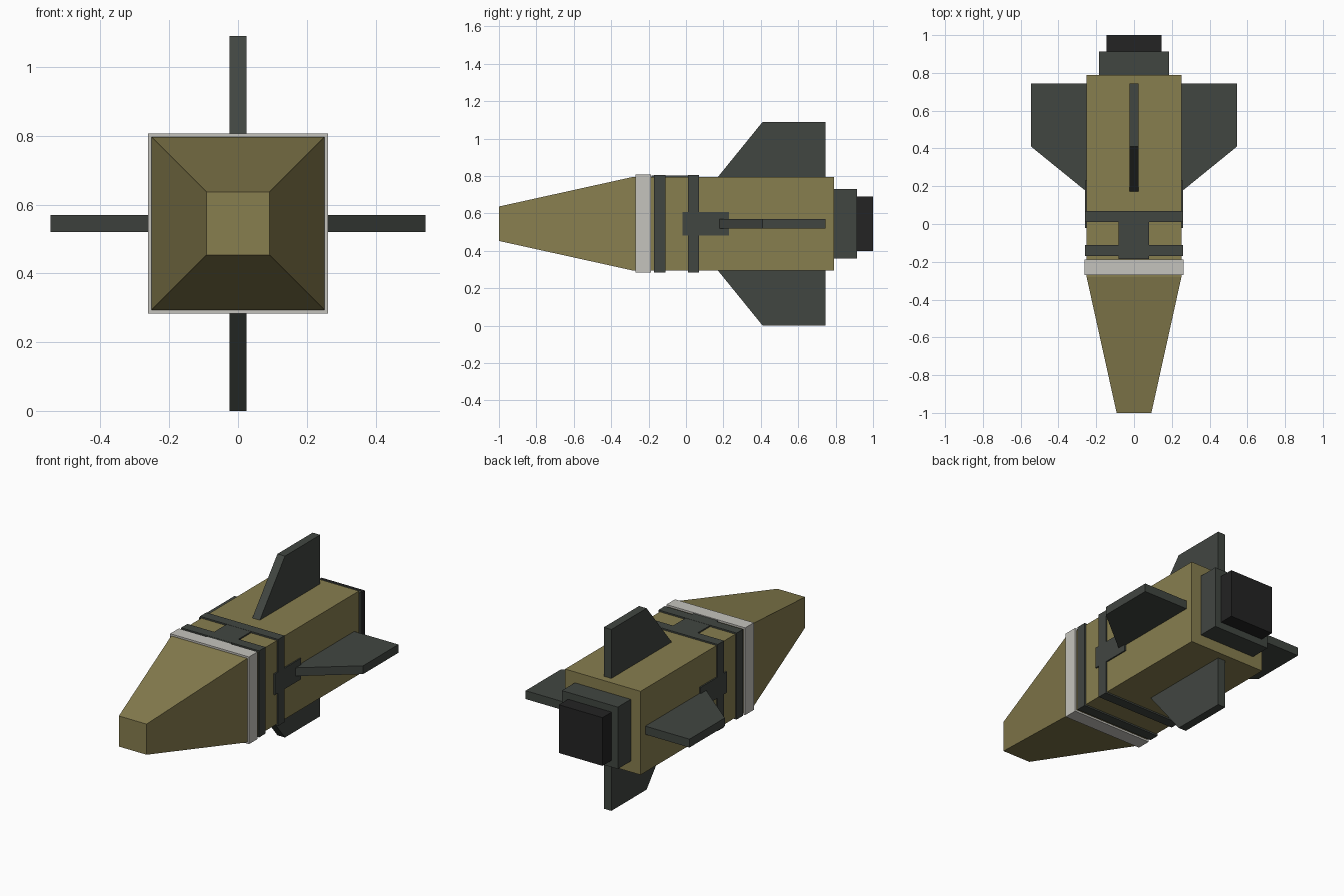
import bpy, bmesh, math
from mathutils import Matrix, Vector

if "Cube" in bpy.data.objects:
    bpy.data.objects.remove(bpy.data.objects["Cube"])

CZ = 0.545  # height of the long axis


def material(name, rgb):
    m = bpy.data.materials.new(name)
    m.diffuse_color = (*rgb, 1)
    m.use_nodes = True
    m.node_tree.nodes["Principled BSDF"].inputs["Base Color"].default_value = m.diffuse_color
    return m


OLIVE = material("olive", (0.245, 0.209, 0.078))
GREY = material("dark_green_grey", (0.053, 0.061, 0.053))
WHITE = material("off_white", (0.56, 0.55, 0.51))
BLACK = material("black", (0.017, 0.017, 0.017))


def finish(name, bm, mat):
    bmesh.ops.recalc_face_normals(bm, faces=bm.faces)
    me = bpy.data.meshes.new(name)
    bm.to_mesh(me)
    bm.free()
    me.materials.append(mat)
    ob = bpy.data.objects.new(name, me)
    bpy.context.collection.objects.link(ob)
    return ob


def box(name, lo, hi, mat):
    bm = bmesh.new()
    size = [b - a for a, b in zip(lo, hi)]
    mid = [(a + b) / 2 for a, b in zip(lo, hi)]
    bmesh.ops.create_cube(bm, size=1, matrix=Matrix.Translation(mid) @ Matrix.Diagonal((*size, 1)))
    return finish(name, bm, mat)


def square_loft(name, sections, mat):
    """Square tube along y from (y, half width) sections, capped at both ends."""
    bm = bmesh.new()
    rings = [[bm.verts.new((sx * h, y, CZ + sz * h))
              for sx, sz in ((-1, -1), (1, -1), (1, 1), (-1, 1))] for y, h in sections]
    for a, b in zip(rings, rings[1:]):
        for i in range(4):
            j = (i + 1) % 4
            bm.faces.new((a[i], a[j], b[j], b[i]))
    bm.faces.new(rings[0])
    bm.faces.new(rings[-1])
    return finish(name, bm, mat)


# Hull with tapered nose
square_loft("hull", [(-1, 0.092), (-0.28, 0.251), (0.79, 0.251)], OLIVE)

# Collar and straps around the hull
square_loft("collar", [(-0.27, 0.262), (-0.188, 0.262)], WHITE)
square_loft("front_strap", [(-0.17, 0.26), (-0.11, 0.26)], GREY)
square_loft("rear_strap", [(0.01, 0.26), (0.07, 0.26)], GREY)

# Stepped engine block
square_loft("engine_block", [(0.78, 0.186), (0.913, 0.186)], GREY)
square_loft("engine_nozzle", [(0.90, 0.145), (1.0, 0.145)], BLACK)

# Plates on the sides and the bridge joining the straps on top
for side, label in ((1, "right"), (-1, "left")):
    xs = sorted((side * 0.24, side * 0.259))
    box(label + "_side_plate", (xs[0], -0.02, 0.482), (xs[1], 0.23, 0.608), GREY)
box("top_bridge", (-0.083, -0.185, 0.78), (0.08, 0.04, 0.804), GREY)

# Four fins, one profile turned around the long axis
profile = [(0.13, 0.2), (0.41, 0.545), (0.745, 0.545), (0.745, 0.2)]
for k, label in enumerate(("top", "right", "bottom", "left")):
    bm = bmesh.new()
    face = bm.faces.new([bm.verts.new((-0.025, y, r)) for y, r in profile])
    ext = bmesh.ops.extrude_face_region(bm, geom=[face])
    bmesh.ops.translate(bm, vec=Vector((0.05, 0, 0)),
                        verts=[g for g in ext["geom"] if isinstance(g, bmesh.types.BMVert)])
    turn = Matrix.Translation((0, 0, CZ)) @ Matrix.Rotation(k * math.pi / 2, 4, 'Y')
    bmesh.ops.transform(bm, matrix=turn, verts=bm.verts)
    finish(label + "_fin", bm, GREY)
